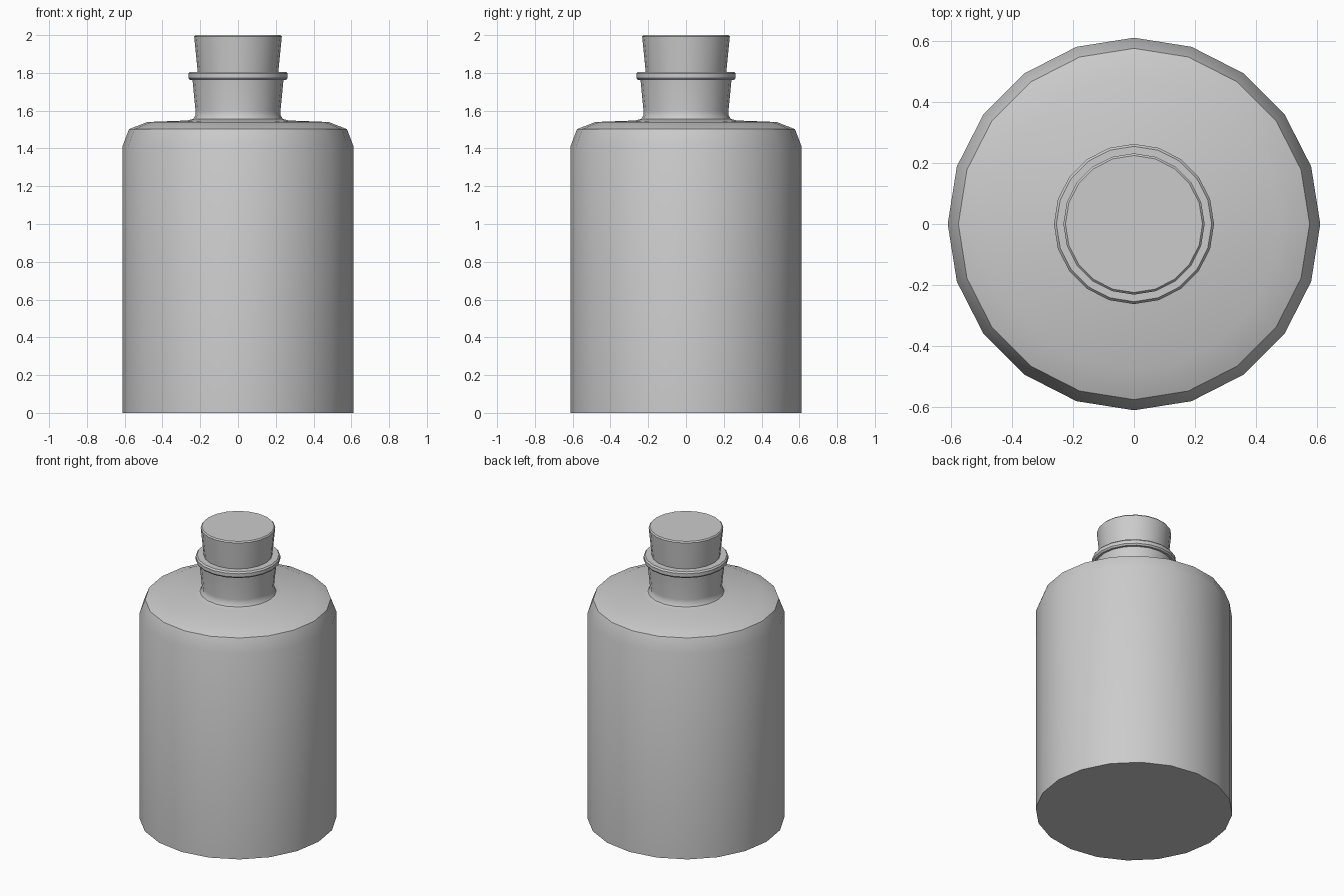
import bpy, bmesh, math

if "Cube" in bpy.data.objects:
    bpy.data.objects.remove(bpy.data.objects["Cube"])

SIDES = 20


def lathe(name, profile):
    """Revolve an (radius, height) profile about z and cap both ends."""
    bm = bmesh.new()
    rings = []
    for r, z in profile:
        rings.append([bm.verts.new((r * math.cos(math.tau * i / SIDES),
                                    r * math.sin(math.tau * i / SIDES), z))
                      for i in range(SIDES)])
    for low, high in zip(rings, rings[1:]):
        for i in range(SIDES):
            j = (i + 1) % SIDES
            bm.faces.new((low[i], low[j], high[j], high[i]))
    bm.faces.new(rings[0][::-1])
    bm.faces.new(rings[-1])
    mesh = bpy.data.meshes.new(name)
    bm.to_mesh(mesh)
    bm.free()
    obj = bpy.data.objects.new(name, mesh)
    bpy.context.collection.objects.link(obj)
    bpy.ops.object.select_all(action='DESELECT')
    obj.select_set(True)
    bpy.context.view_layer.objects.active = obj
    bpy.ops.object.shade_smooth_by_angle(angle=math.radians(35))
    return obj


# Bottle: straight wall, rounded shoulder, flared neck and rolled lip
lathe("bottle", [
    (0.612, 0.0), (0.612, 1.41), (0.577, 1.502), (0.48, 1.54),
    (0.27, 1.548), (0.237, 1.556), (0.226, 1.575), (0.225, 1.60),
    (0.241, 1.763), (0.255, 1.763), (0.263, 1.773), (0.263, 1.796),
    (0.255, 1.806), (0.20, 1.806),
])

# Stopper: tapered plug pushed into the mouth, with a small top bevel
lathe("stopper", [
    (0.208, 1.75), (0.214, 1.81), (0.232, 1.992), (0.225, 2.0),
])
